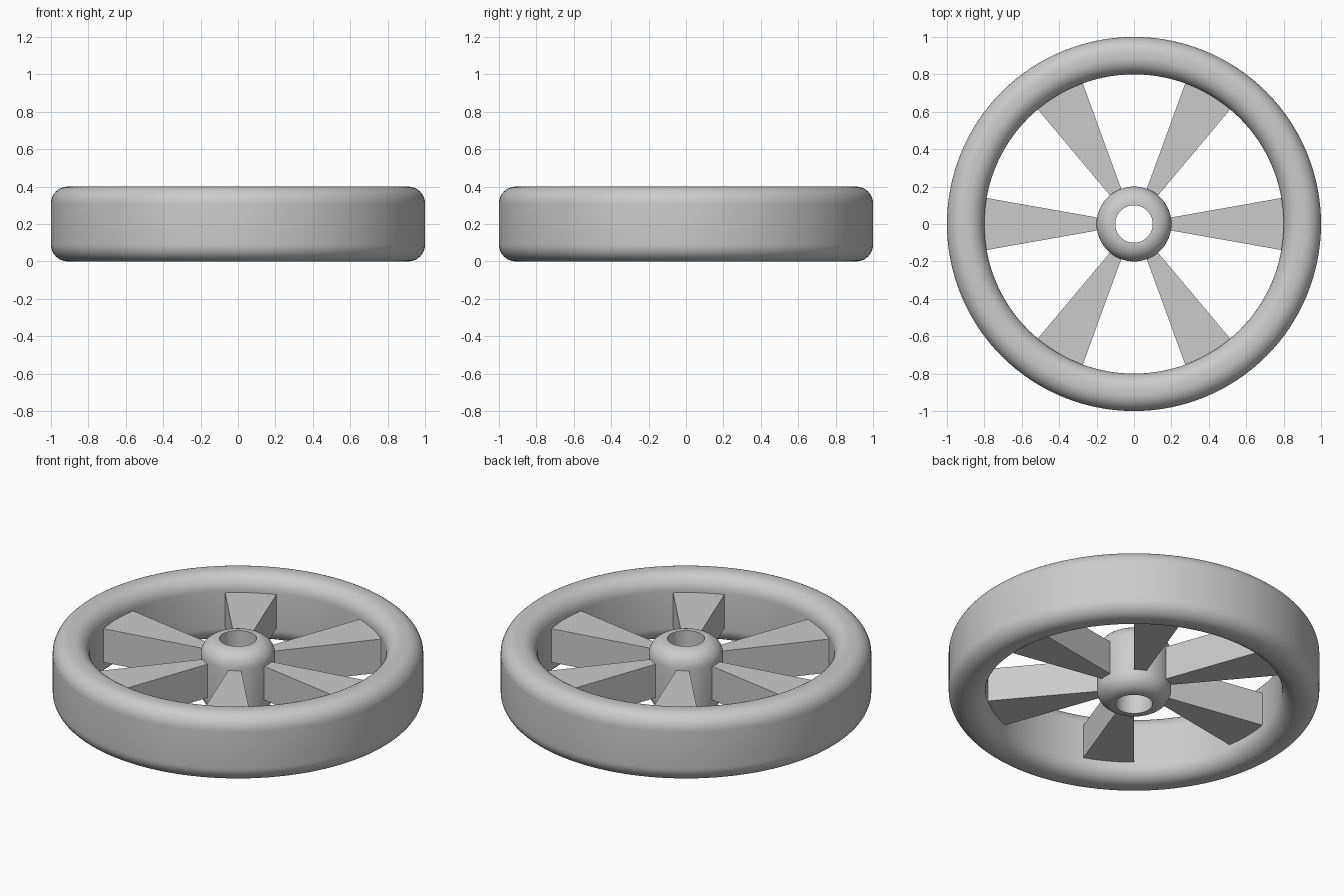
import bpy
import bmesh
from math import sin, cos, pi, radians

if "Cube" in bpy.data.objects:
    bpy.data.objects.remove(bpy.data.objects["Cube"], do_unlink=True)

HEIGHT = 0.4
FILLET = 0.09
SEGMENTS = 128

# Single plain material
grey = bpy.data.materials.new("light grey")
grey.use_nodes = True
COLOUR = (0.6, 0.6, 0.6, 1)
grey.diffuse_color = COLOUR
grey.node_tree.nodes["Principled BSDF"].inputs["Base Color"].default_value = COLOUR


def finish(name, bm, smooth):
    bmesh.ops.recalc_face_normals(bm, faces=bm.faces)
    mesh = bpy.data.meshes.new(name)
    bm.to_mesh(mesh)
    bm.free()
    mesh.materials.append(grey)
    obj = bpy.data.objects.new(name, mesh)
    bpy.context.collection.objects.link(obj)
    if smooth:
        bpy.ops.object.select_all(action="DESELECT")
        obj.select_set(True)
        bpy.context.view_layer.objects.active = obj
        bpy.ops.object.shade_smooth_by_angle(angle=radians(30))
    return obj


def corner(r, z, start, steps=10):
    """Quarter-circle fillet around (r, z), running anticlockwise."""
    angles = [start + pi / 2 * i / steps for i in range(steps + 1)]
    return [(r + FILLET * cos(a), z + FILLET * sin(a)) for a in angles]


def ring(name, inner, outer, round_inside):
    """Revolve a closed, filleted rectangle around the z axis."""
    low, high = FILLET, HEIGHT - FILLET
    profile = corner(outer - FILLET, low, -pi / 2)
    profile += corner(outer - FILLET, high, 0)
    if round_inside:
        profile += corner(inner + FILLET, high, pi / 2)
        profile += corner(inner + FILLET, low, pi)
    else:
        profile += [(inner, HEIGHT), (inner, 0)]
    bm = bmesh.new()
    loops = []
    for s in range(SEGMENTS):
        a = 2 * pi * s / SEGMENTS
        loops.append([bm.verts.new((r * cos(a), r * sin(a), z)) for r, z in profile])
    n = len(profile)
    for s in range(SEGMENTS):
        here, after = loops[s], loops[(s + 1) % SEGMENTS]
        for i in range(n):
            j = (i + 1) % n
            bm.faces.new((here[i], after[i], after[j], here[j]))
    return finish(name, bm, True)


def spoke(name, direction):
    """Wedge that widens from the hub to the rim, set into both."""
    bm = bmesh.new()
    half = radians(10)
    outline = [(0.19, -half)]
    outline += [(0.805, half * t / 4) for t in range(-4, 5)]
    outline += [(0.19, half)]
    base = bm.faces.new([bm.verts.new((r * cos(direction + a), r * sin(direction + a), 0.1))
                         for r, a in outline])
    grown = bmesh.ops.extrude_face_region(bm, geom=[base])["geom"]
    top = [v for v in grown if isinstance(v, bmesh.types.BMVert)]
    bmesh.ops.translate(bm, verts=top, vec=(0, 0, 0.2))
    return finish(name, bm, False)


# Outer rim, hub with through-hole, six spokes
ring("rim", 0.8, 1.0, True)
ring("hub", 0.1, 0.2, False)
for k in range(6):
    spoke(f"spoke_{k + 1}", k * pi / 3)
